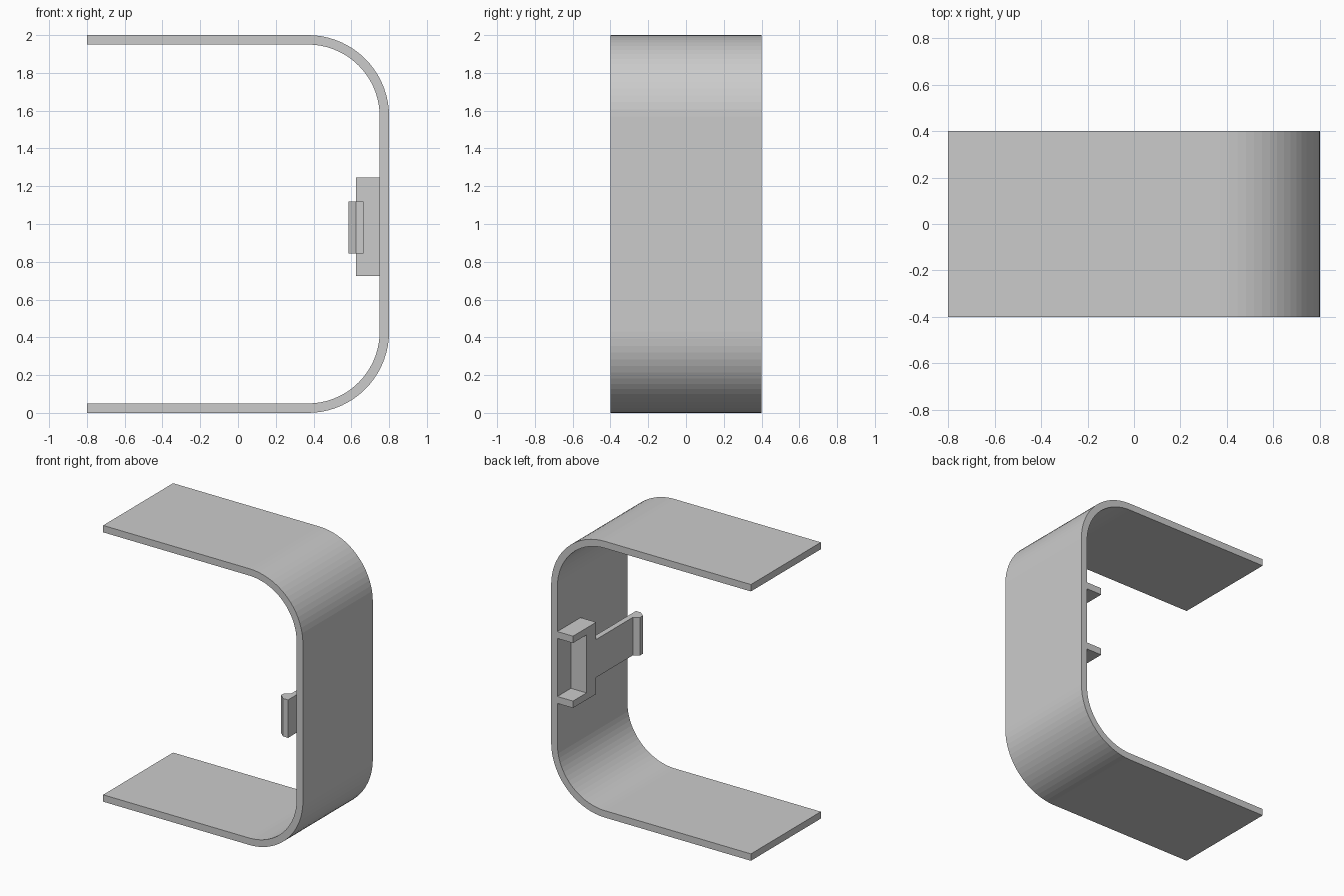
import bpy, bmesh, math

cube = bpy.data.objects.get("Cube")
if cube:
    bpy.data.objects.remove(cube, do_unlink=True)

grey = bpy.data.materials.new("plain_grey")
grey.use_nodes = True
COLOUR = (0.6, 0.6, 0.6, 1)
grey.diffuse_color = COLOUR
grey.node_tree.nodes["Principled BSDF"].inputs["Base Color"].default_value = COLOUR


def prism(name, outline, axis, low, high):
    """Extrude a 2D outline along y (outline in x, z) or z (outline in x, y)."""
    bm = bmesh.new()
    place = (lambda a, b: (a, low, b)) if axis == "y" else (lambda a, b: (a, b, low))
    face = bm.faces.new([bm.verts.new(place(a, b)) for a, b in outline])
    ext = bmesh.ops.extrude_face_region(bm, geom=[face])
    verts = [g for g in ext["geom"] if isinstance(g, bmesh.types.BMVert)]
    shift = (0, high - low, 0) if axis == "y" else (0, 0, high - low)
    bmesh.ops.translate(bm, verts=verts, vec=shift)
    bmesh.ops.recalc_face_normals(bm, faces=bm.faces[:])
    mesh = bpy.data.meshes.new(name)
    bm.to_mesh(mesh)
    bm.free()
    mesh.materials.append(grey)
    obj = bpy.data.objects.new(name, mesh)
    bpy.context.collection.objects.link(obj)
    return obj


def rectangle(a0, a1, b0, b1):
    return [(a0, b0), (a1, b0), (a1, b1), (a0, b1)]


# C-shaped band: outer and inner paths with rounded corners
HALF, THICK, BEND, STEPS = 0.8, 0.05, 0.43, 18


def band_path(radius):
    cx = HALF - BEND
    points = [(-HALF, BEND - radius)]
    for cz, start in ((BEND, -90), (2 - BEND, 0)):
        for i in range(STEPS + 1):
            t = math.radians(start + 90 * i / STEPS)
            points.append((cx + radius * math.cos(t), cz + radius * math.sin(t)))
    return points + [(-HALF, 2 - BEND + radius)]


prism("band", band_path(BEND) + band_path(BEND - THICK)[::-1], "y", -0.4, 0.4)

# Bracket on the inner wall, open to the back
WALL, FACE = HALF - THICK, 0.625
LOW, HIGH, SHELF = 0.725, 1.245, 0.05
POST = 0.245
bracket = [(FACE, 0.135), (WALL, 0.135), (WALL, POST), (FACE, POST)]
prism("bracket_post", bracket, "z", LOW, HIGH)
for name, z in (("bracket_lower_shelf", LOW), ("bracket_upper_shelf", HIGH - SHELF)):
    prism(name, rectangle(FACE, WALL, z, z + SHELF), "y", POST, 0.4)

# Springy arm ending in a hooked catch
BACK = 0.665
arm = [(FACE, 0.135), (FACE, -0.285), (0.585, -0.31), (0.585, -0.342),
       (FACE, -0.377), (BACK, -0.377), (BACK, 0.135)]
prism("latch_arm", arm, "z", 0.845, 1.12)
